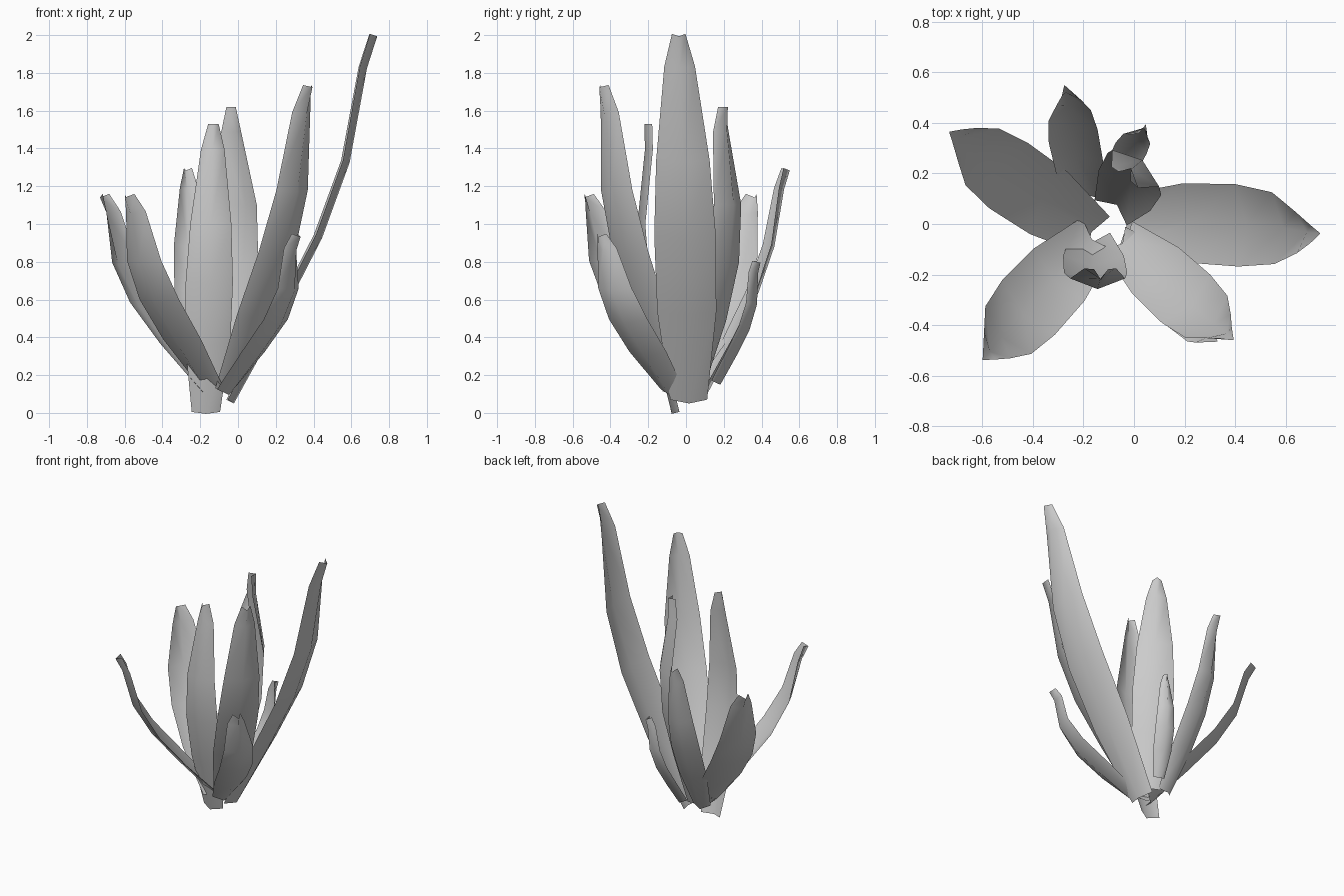
import bpy
from mathutils import Vector
from math import radians, cos, sin

if "Cube" in bpy.data.objects:
    bpy.data.objects.remove(bpy.data.objects["Cube"])

# shared leaf template: height fraction, outward bulge, relative half width
HEIGHT = [0, .24, .45, .655, .912, 1]
BULGE = [0, .075, .125, .115, .012, 0]
WIDTH = [.6, .96, 1, .87, .5, .22]
FOLD = .042


def leaf(name, base, tip, azimuth, half, bulge=1.0):
    """V-folded leaf blade curving from base to tip, open towards the centre."""
    a = radians(azimuth)
    out = Vector((cos(a), sin(a), 0))
    side = Vector((-sin(a), cos(a), 0))
    b, t = Vector(base), Vector(tip)
    path = [b.lerp(t, h) + out * d * bulge for h, d in zip(HEIGHT, BULGE)]
    verts, faces = [], []
    for i, p in enumerate(path):
        tan = (path[min(i + 1, 5)] - path[max(i - 1, 0)]).normalized()
        normal = side.cross(tan).normalized()
        if normal.dot(out) < 0:
            normal.negate()
        w = side * half * WIDTH[i]
        fold = normal * FOLD / 2
        verts += [p - w - fold, p + fold, p + w - fold]
    for i in range(5):
        for j in range(2):
            k = i * 3 + j
            faces.append((k, k + 1, k + 4, k + 3))
    mesh = bpy.data.meshes.new(name)
    mesh.from_pydata([v[:] for v in verts], [], faces)
    mesh.polygons.foreach_set("use_smooth", [True] * len(faces))
    mesh.update()
    obj = bpy.data.objects.new(name, mesh)
    bpy.context.collection.objects.link(obj)


# name, base, tip, facing angle, half width, bulge
leaf("leaf_tall_right", (-.04, .015, .06), (.717, -.038, 2.0), 2, .163)
leaf("leaf_front_right", (-.05, -.06, .12), (.38, -.445, 1.73), -45, .135, .85)
leaf("leaf_front_right_low", (-.06, -.08, .11), (.315, -.455, .94), -32, .12)
leaf("leaf_back_upright", (-.08, .06, .12), (-.025, .205, 1.62), 52, .135, .9)
leaf("leaf_front_upright", (-.17, -.055, .0), (-.13, -.2, 1.53), -90, .125, .75)
leaf("leaf_back", (-.19, .1, .12), (-.27, .53, 1.29), 105, .1, .6)
leaf("leaf_back_left", (-.155, -.04, .1), (-.715, .355, 1.15), 149, .15, .95)
leaf("leaf_front_left", (-.155, -.05, .13), (-.585, -.525, 1.15), -136, .15, .9)
leaf("leaf_back_low", (-.08, .165, .16), (.04, .375, .8), 70, .065, .5)
